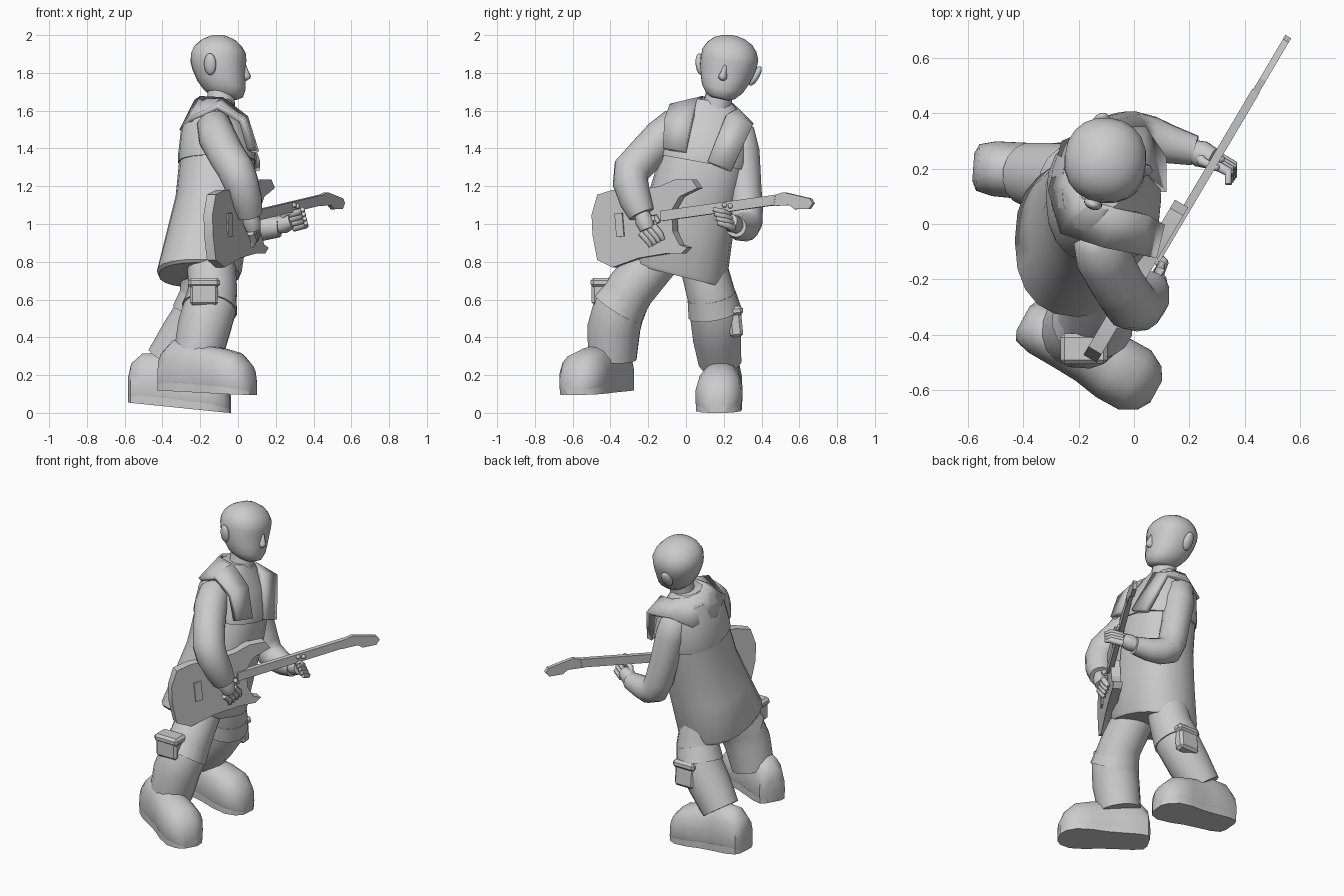
import bpy, bmesh, math
from mathutils import Vector, Matrix

if "Cube" in bpy.data.objects:
    bpy.data.objects.remove(bpy.data.objects["Cube"])

grey = bpy.data.materials.new("plain_grey")
grey.diffuse_color = (0.6, 0.6, 0.6, 1)
grey.use_nodes = True
grey.node_tree.nodes["Principled BSDF"].inputs["Base Color"].default_value = grey.diffuse_color


def finish(name, bm, angle=40):
    bmesh.ops.recalc_face_normals(bm, faces=bm.faces)
    me = bpy.data.meshes.new(name)
    bm.to_mesh(me)
    bm.free()
    me.materials.append(grey)
    ob = bpy.data.objects.new(name, me)
    bpy.context.collection.objects.link(ob)
    bpy.ops.object.select_all(action='DESELECT')
    ob.select_set(True)
    bpy.context.view_layer.objects.active = ob
    bpy.ops.object.shade_smooth_by_angle(angle=math.radians(angle))
    return ob


def loft(name, rings, angle=40, bm=None):
    """Skin closed rings of points and cap both ends."""
    own = bm is None
    bm = bm or bmesh.new()
    vs = [[bm.verts.new(p) for p in r] for r in rings]
    n = len(vs[0])
    for a, b in zip(vs, vs[1:]):
        for i in range(n):
            bm.faces.new((a[i], a[(i + 1) % n], b[(i + 1) % n], b[i]))
    bm.faces.new(vs[0][::-1])
    bm.faces.new(vs[-1])
    return finish(name, bm, angle) if own else None


def tube(name, path, sides=14, bm=None, angle=50):
    """Round tube along points (x, y, z, radius)."""
    pts = [Vector(p[:3]) for p in path]
    rings = []
    for i, p in enumerate(pts):
        d = (pts[min(i + 1, len(pts) - 1)] - pts[max(i - 1, 0)]).normalized()
        u = d.cross(Vector((0.3, 1, 0.1))).normalized()
        v = d.cross(u)
        rings.append([p + path[i][3] * (u * math.cos(k * math.tau / sides) + v * math.sin(k * math.tau / sides))
                      for k in range(sides)])
    return loft(name, rings, angle, bm)


def spow(c, e):
    return math.copysign(abs(c) ** e, c)


def oval(cx, cy, z, rx, ry, n=20, e=1.0, slope=0.0):
    out = []
    for k in range(n):
        a = k * math.tau / n
        y = ry * spow(math.sin(a), e)
        out.append((cx + rx * spow(math.cos(a), e), cy + y, z + slope * y))
    return out


def blob(name, loc, scale, rot=Matrix()):
    bm = bmesh.new()
    bmesh.ops.create_uvsphere(bm, u_segments=16, v_segments=10, radius=1,
                              matrix=Matrix.Translation(loc) @ rot @ Matrix.Diagonal((*scale, 1)))
    return finish(name, bm, 80)


def box(name, loc, size, rot=Matrix(), bevel=0.015):
    bm = bmesh.new()
    bmesh.ops.create_cube(bm, size=1, matrix=Matrix.Translation(loc) @ rot @ Matrix.Diagonal((*size, 1)))
    bmesh.ops.bevel(bm, geom=bm.edges[:], offset=bevel, segments=1, affect='EDGES')
    return finish(name, bm, 30)


# head, built upright facing +x, then tilted
tilt = Matrix.Translation((-0.097, 0.222, 1.84)) @ Matrix.Rotation(math.radians(-12), 4, 'X') \
    @ Matrix.Rotation(math.radians(-6), 4, 'Z')
skull = [(-.182, .01, .1, .045), (-.17, -.04, .125, .075), (-.13, -.085, .138, .11), (-.08, -.12, .138, .13),
         (-.02, -.145, .138, .147), (.02, -.155, .142, .152), (.06, -.153, .14, .152), (.1, -.135, .118, .133),
         (.132, -.1, .085, .103), (.153, -.055, .04, .058), (.161, -.02, .005, .018)]
heads = [loft("head", [oval((a + b) / 2, 0, z, (b - a) / 2, r, 20, .92) for z, a, b, r in skull], 80),
         loft("nose", [oval(.13, 0, z, d, w, 8) for z, d, w in
                       ((-.085, .015, .012), (-.075, .034, .024), (-.06, .036, .024), (-.035, .024, .016),
                        (.0, .01, .01))], 80)]
for s in (-1, 1):
    heads.append(blob("ear", (-.035, s * .15, -.025), (.034, .022, .058),
                      Matrix.Rotation(s * math.radians(-18), 4, 'X') @ Matrix.Rotation(s * math.radians(15), 4, 'Z')))
for ob in heads:
    ob.data.transform(tilt)
tube("neck", [(-.1, .14, 1.52, .085), (-.09, .165, 1.62, .075), (-.09, .185, 1.74, .07)])

# long sleeveless coat: z, centre x, centre y, half depth, half width, hem slope
coat = [(.73, -.205, -.06, .215, .265, -.25), (.75, -.205, -.06, .225, .275, -.23),
        (.95, -.165, -.01, .215, .255, -.15), (1.15, -.125, .045, .205, .24, -.1),
        (1.35, -.11, .095, .2, .23, -.1), (1.5, -.125, .12, .17, .21, -.12),
        (1.6, -.13, .135, .125, .16, -.12), (1.65, -.12, .15, .085, .1, -.15)]
loft("coat", [oval(x, y, z, rx, ry, 20, .85, s) for z, x, y, rx, ry, s in coat])
# overlapping upper layer of the coat, ending in a seam across the chest
yoke = [(1.325, -.11, .09, .208, .236, -.18), (1.36, -.11, .097, .208, .238, -.16), (1.5, -.125, .12, .177, .214, -.12),
        (1.59, -.13, .135, .13, .165, -.12)]
loft("coat_yoke", [oval(x, y, z, rx, ry, 20, .85, s) for z, x, y, rx, ry, s in yoke])

# wide folded collar running around the neck and down the chest
inner = [(.095, .0, 1.38), (.04, .035, 1.56), (-.08, .065, 1.655), (-.19, .09, 1.665), (-.215, .16, 1.65),
         (-.18, .24, 1.63), (-.09, .265, 1.6), (.02, .21, 1.57), (.1, .115, 1.33)]
outer = [(.065, -.12, 1.4), (.02, -.11, 1.55), (-.11, -.08, 1.62), (-.255, -.03, 1.55), (-.295, .12, 1.49),
         (-.25, .29, 1.47), (-.12, .345, 1.52), (.03, .345, 1.51), (.1, .24, 1.28)]
bm = bmesh.new()
lines = [[bm.verts.new(p) for p in row] for row in (inner, outer)]
for i in range(len(inner) - 1):
    bm.faces.new((lines[0][i], lines[0][i + 1], lines[1][i + 1], lines[1][i]))
collar = finish("collar", bm, 35)
mod = collar.modifiers.new("thickness", 'SOLIDIFY')
mod.thickness = .035
mod.offset = 0

# sleeves
tube("right_sleeve", [(-.14, -.02, 1.55, .05), (-.13, -.05, 1.53, .09), (-.11, -.125, 1.46, .1),
                      (-.06, -.215, 1.365, .098), (-.01, -.29, 1.285, .098), (.015, -.295, 1.22, .094),
                      (.045, -.265, 1.12, .085), (.06, -.235, 1.05, .07)])
tube("left_sleeve", [(-.12, .25, 1.51, .06), (-.12, .275, 1.48, .09), (-.1, .295, 1.38, .095),
                     (-.06, .312, 1.2, .087), (-.03, .32, 1.08, .087), (.0, .32, 1.01, .086),
                     (.06, .31, .985, .08), (.13, .287, .98, .07), (.22, .265, .985, .055)])


# hands: palm plus curled fingers
def hand(name, wrist, knuckle, across, curl, reach):
    w, k, a = Vector(wrist), Vector(knuckle), Vector(across)
    bm = bmesh.new()
    tube("", [(*w, .038), (*(w.lerp(k, .5)), .05), (*k, .04)], 10, bm)
    for i in range(4):
        s = k + a * (i - 1.5)
        e = s + Vector(reach)
        t = e + Vector(curl)
        tube("", [(*s, .02), (*e, .018), (*t, .012)], 8, bm)
    m = w.lerp(k, .4)
    tube("", [(*m, .02), (*(m - a * 2.2 + Vector(reach) * .4), .018), (*(m - a * 2 + Vector(reach)), .011)], 8, bm)
    return finish(name, bm, 60)


hand("right_hand", (.065, -.235, 1.06), (.08, -.205, .97), (-.008, -.022, -.012), (-.01, .015, -.03), (.015, .035, -.04))
hand("left_hand", (.2, .27, .985), (.285, .235, 1.015), (.006, .008, -.024), (-.0, -.045, .012), (.065, -.035, .015))

# trousers
tube("right_trouser", [(-.16, -.08, .9, .12), (-.14, -.19, .78, .128), (-.135, -.29, .66, .13),
                       (-.145, -.35, .57, .14), (-.18, -.382, .45, .142), (-.215, -.39, .29, .13)], 16)
tube("left_trouser", [(-.19, .06, .9, .13), (-.18, .1, .75, .125), (-.18, .135, .62, .128),
                      (-.21, .155, .52, .135), (-.29, .165, .4, .13), (-.38, .18, .27, .115)], 16)
# overlapping knee folds and side pockets
tube("right_knee_fold", [(-.136, -.31, .63, .13), (-.15, -.36, .55, .149)], 16)
tube("left_knee_fold", [(-.18, .135, .62, .13), (-.208, .153, .53, .143)], 16)
box("right_pocket", (-.18, -.45, .635), (.15, .1, .13))
box("right_pocket_flap", (-.18, -.45, .69), (.17, .11, .05))
box("left_pocket", (-.19, .262, .475), (.14, .07, .15), Matrix.Rotation(.1, 4, 'X'))
box("left_pocket_flap", (-.185, .262, .54), (.155, .08, .05), Matrix.Rotation(.1, 4, 'X'))


# shoes: rounded uppers on a thin sole
def shoe(name, heel, toe):
    h, t = Vector(heel), Vector(toe)
    up = Vector((0, 0, 1))
    side = up.cross(t - h).normalized()
    shape = [(0, .05, .14), (.03, .085, .21), (.14, .1, .27), (.34, .103, .285), (.5, .107, .25),
             (.67, .123, .24), (.84, .123, .22), (.95, .09, .165), (1, .045, .1)]
    rings = []
    for f, w, top in shape:
        c, ring = h.lerp(t, f), []
        for k in range(16):
            a = (k + .5) * math.tau / 16
            co, si = math.cos(a), math.sin(a)
            e = .5 if si < 0 else .85
            ring.append(c + side * w * spow(co, e) + up * (top * .35 + spow(si, e) * top * (.35 if si < 0 else .65)))
        rings.append(ring)
    loft(name, rings, 45)
    edge = [h.lerp(t, f) + side * w * .97 for f, w, _ in shape] \
        + [h.lerp(t, f) - side * w * .97 for f, w, _ in reversed(shape)]
    loft(name + "_sole", [[p + up * z for p in edge] for z in (0, .045)], 30)


shoe("right_shoe", (-.4, -.34, .12), (.08, -.605, .095))
shoe("left_shoe", (-.58, .205, .055), (-.04, .165, .0))


# guitar: outlines given as (y, z) on a slanted upright plane
def slab(name, outline, lift, thick):
    nrm = Vector((.861, -.508, 0))
    front = [Vector((.16 + .59 * y, y, z)) + nrm * lift for y, z in outline]
    return loft(name, [front, [p - nrm * thick for p in front]], 25)


slab("guitar_body", [(-.5, 1.05), (-.47, 1.155), (-.39, 1.18), (-.26, 1.18), (-.14, 1.2), (-.06, 1.235), (.03, 1.235),
                     (.06, 1.19), (-.035, 1.145), (-.075, 1.075), (-.07, .96), (-.035, .89), (.005, .875),
                     (-.025, .845), (-.1, .845), (-.25, .82), (-.39, .77), (-.47, .81), (-.495, .94)], 0, .055)
slab("guitar_neck", [(-.13, 1.07), (.48, 1.155), (.47, 1.1), (-.13, 1.015)], .012, .03)
slab("guitar_headstock", [(.46, 1.15), (.52, 1.168), (.66, 1.135), (.675, 1.11), (.655, 1.08),
                          (.58, 1.078), (.55, 1.1), (.46, 1.095)], .01, .024)
slab("guitar_bridge", [(-.375, 1.055), (-.335, 1.06), (-.325, .935), (-.365, .93)], .008, .01)
for y, z in ((.205, 1.1), (.235, 1.095)):
    blob("fingertip", (.175 + .59 * y, y, z), (.014, .014, .014))
